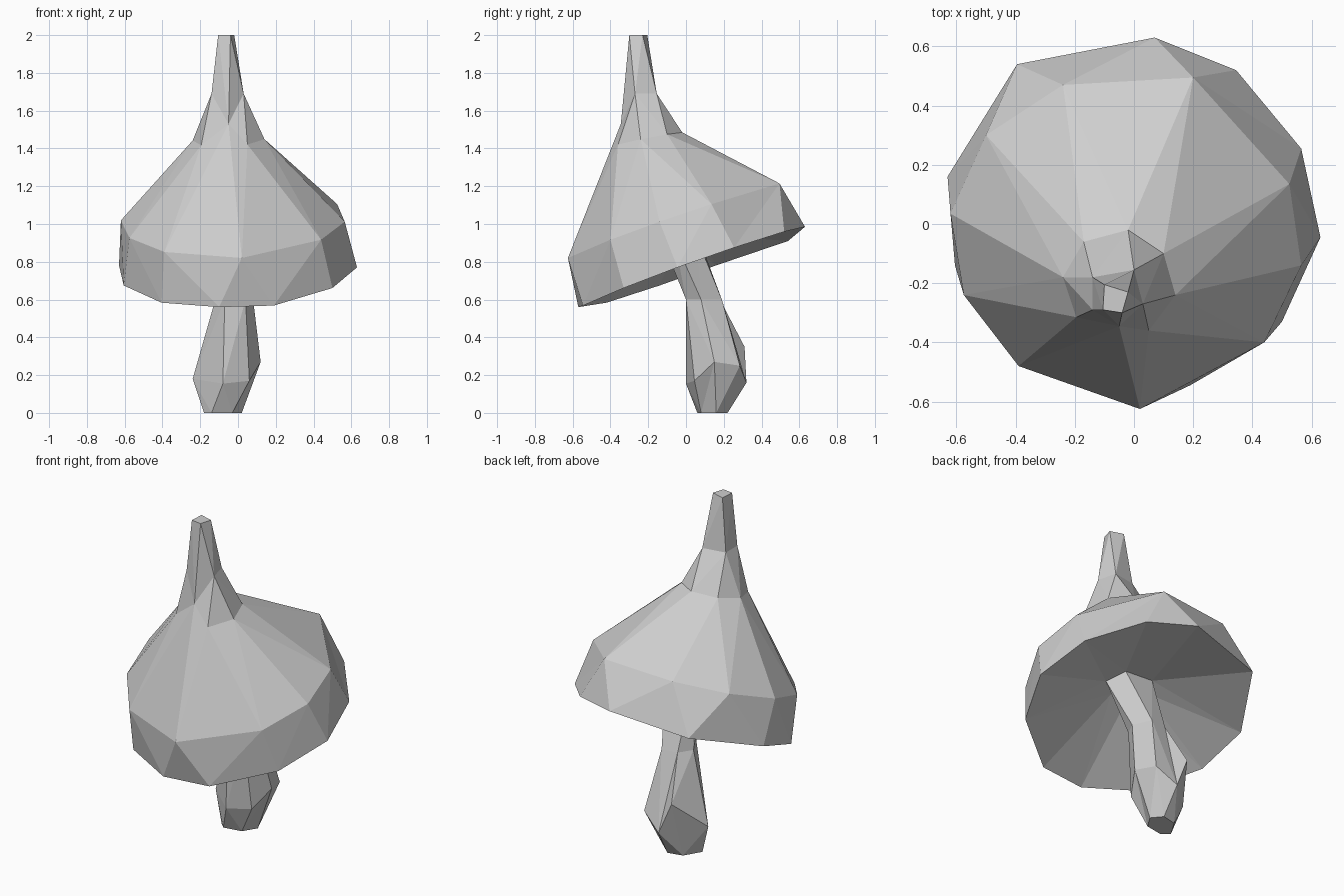
import bpy, bmesh
from mathutils import Vector

cube = bpy.data.objects.get("Cube")
if cube:
    bpy.data.objects.remove(cube, do_unlink=True)

# One plain grey for everything
grey = bpy.data.materials.new("light grey")
grey.use_nodes = True
colour = (0.62, 0.62, 0.62, 1)
grey.diffuse_color = colour
grey.node_tree.nodes["Principled BSDF"].inputs["Base Color"].default_value = colour


def ring(points, height, slope_x=0.0, slope_y=0.0):
    """Loop of points on a tilted plane; a third value overrides the height."""
    return [Vector((p[0], p[1], p[2] if len(p) > 2
                    else height + slope_x * p[0] + slope_y * p[1])) for p in points]


def directions(loop):
    centre = sum(loop, Vector()) / len(loop)
    return [(p - centre).to_2d().normalized() for p in loop]


def stitch(bm, lower, upper):
    """Join two loops with unequal point counts by matching directions."""
    da, db = directions([v.co for v in lower]), directions([v.co for v in upper])
    na, nb = len(lower), len(upper)
    start = min(range(nb), key=lambda k: (db[k] - da[0]).length)
    i = j = 0
    while i < na or j < nb:
        a, a2 = i % na, (i + 1) % na
        b, b2 = (start + j) % nb, (start + j + 1) % nb
        step_a = (da[a2] - db[b]).length
        step_b = (da[a] - db[b2]).length
        if j >= nb or (i < na and step_a <= step_b):
            bm.faces.new((lower[a], lower[a2], upper[b]))
            i += 1
        else:
            bm.faces.new((lower[a], upper[b2], upper[b]))
            j += 1


def loft(name, loops, close_start=False, close_end=False):
    bm = bmesh.new()
    rows = [[bm.verts.new(p) for p in loop] for loop in loops]
    for low, high in zip(rows, rows[1:]):
        stitch(bm, low, high)
    if close_start:
        bm.faces.new(rows[0][::-1])
    if close_end:
        bm.faces.new(rows[-1])
    bmesh.ops.remove_doubles(bm, verts=bm.verts, dist=0.0005)
    bmesh.ops.dissolve_degenerate(bm, dist=0.0005, edges=bm.edges)
    bmesh.ops.recalc_face_normals(bm, faces=bm.faces)
    mesh = bpy.data.meshes.new(name)
    bm.to_mesh(mesh)
    bm.free()
    mesh.materials.append(grey)
    obj = bpy.data.objects.new(name, mesh)
    bpy.context.collection.objects.link(obj)
    return obj


# Hollow where the cap meets the stem
socket = ring([(-.05, -.12), (.06, -.12), (.15, -.06), (.1, .05),
               (-.08, .06), (-.1, -.03)], .93, 0, .3)

# Tilted rim of the cap, lower and upper edge
rim_low = ring([(-.1, -.57, .56), (.19, -.545), (.5, -.33), (.63, -.045), (.565, .255),
                (.345, .52), (.07, .63), (-.395, .54, .91), (-.63, .16),
                (-.605, -.14), (-.405, -.42)], .755, .05, .36)
rim_high = ring([(.02, -.625), (.44, -.4), (.565, -.14), (.525, .135), (.2, .495),
                 (-.24, .47), (-.5, .3), (-.62, .035), (-.575, -.24),
                 (-.39, -.48)], 1.035, .045, .345)

# Drawn-out point of the cap
front = (-.05, -.345, 1.53)
shoulder = ring([front, (.05, -.36), (.14, -.24), (.1, -.1), (-.02, -.02),
                 (-.17, -.06), (-.24, -.18), (-.195, -.315)], 1.49, .05, .2)
neck = ring([front, (.03, -.27), (0, -.155), (-.14, -.18), (-.14, -.29)], 1.69)
tip = ring([(-.04, -.3), (-.02, -.23), (-.1, -.205), (-.105, -.29)], 2.0)

loft("cap", [socket, rim_low, rim_high, shoulder, neck, tip], close_end=True)

# Leaning stem with a swollen foot
foot = ring([(-.14, .06), (-.03, .08), (.02, .16), (-.03, .22), (-.12, .2), (-.18, .1)], 0)
bulb = ring([(-.08, 0, .155), (.06, .045, .17), (.12, .15, .27), (.08, .285, .25),
             (-.04, .32, .16), (-.12, .31, .35), (-.24, .13, .18)], 0)
shaft = ring([(-.07, 0), (.04, 0), (.08, .08), (.03, .19), (-.07, .18), (-.12, .1)], .6)

loft("stem", [foot, bulb, shaft, socket], close_start=True)
